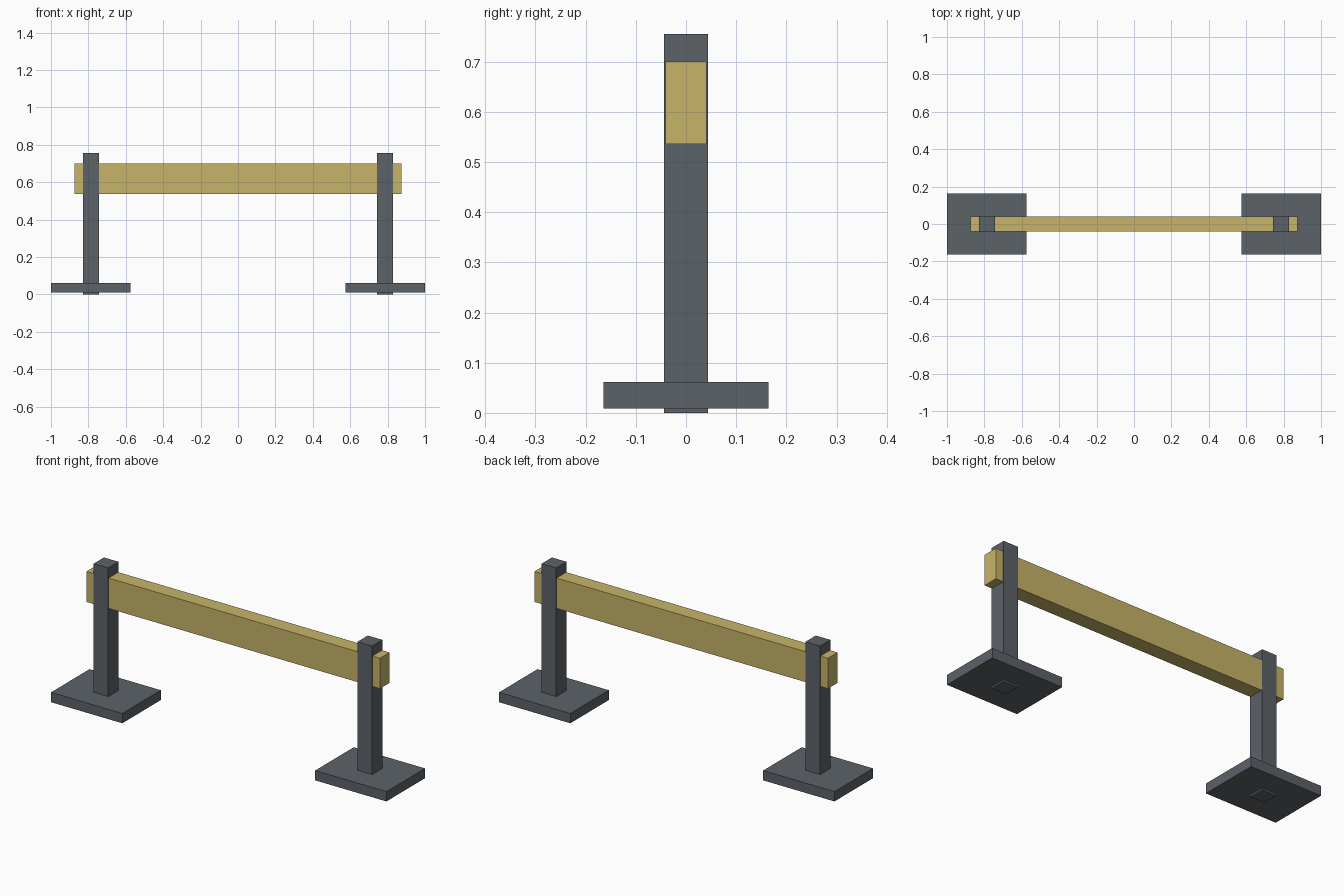
import bpy

if "Cube" in bpy.data.objects:
    bpy.data.objects.remove(bpy.data.objects["Cube"])


def material(name, rgb):
    mat = bpy.data.materials.new(name)
    mat.diffuse_color = (*rgb, 1.0)
    mat.use_nodes = True
    mat.node_tree.nodes["Principled BSDF"].inputs["Base Color"].default_value = mat.diffuse_color
    return mat


def box(name, low, high, mat):
    """Axis-aligned box between two opposite corners."""
    center = [(a + b) / 2 for a, b in zip(low, high)]
    bpy.ops.mesh.primitive_cube_add(size=1, location=center)
    obj = bpy.context.object
    obj.name = name
    obj.scale = [b - a for a, b in zip(low, high)]
    bpy.ops.object.transform_apply(location=False, rotation=False, scale=True)
    obj.data.materials.append(mat)
    return obj


slate = material("slate grey", (0.108, 0.123, 0.141))
yellow = material("dull yellow", (0.578, 0.456, 0.138))

# Horizontal rail running through both posts
box("rail", (-0.875, -0.041, 0.536), (0.875, 0.041, 0.70), yellow)

# Upright post and foot plate at each end; the post pokes just below the plate
for side, s in (("left", -1), ("right", 1)):
    x0, x1 = sorted((s * 0.743, s * 0.83))
    box(side + "_post", (x0, -0.044, 0.0), (x1, 0.044, 0.755), slate)
    x0, x1 = sorted((s * 0.575, s * 1.0))
    box(side + "_foot_plate", (x0, -0.164, 0.009), (x1, 0.164, 0.062), slate)
